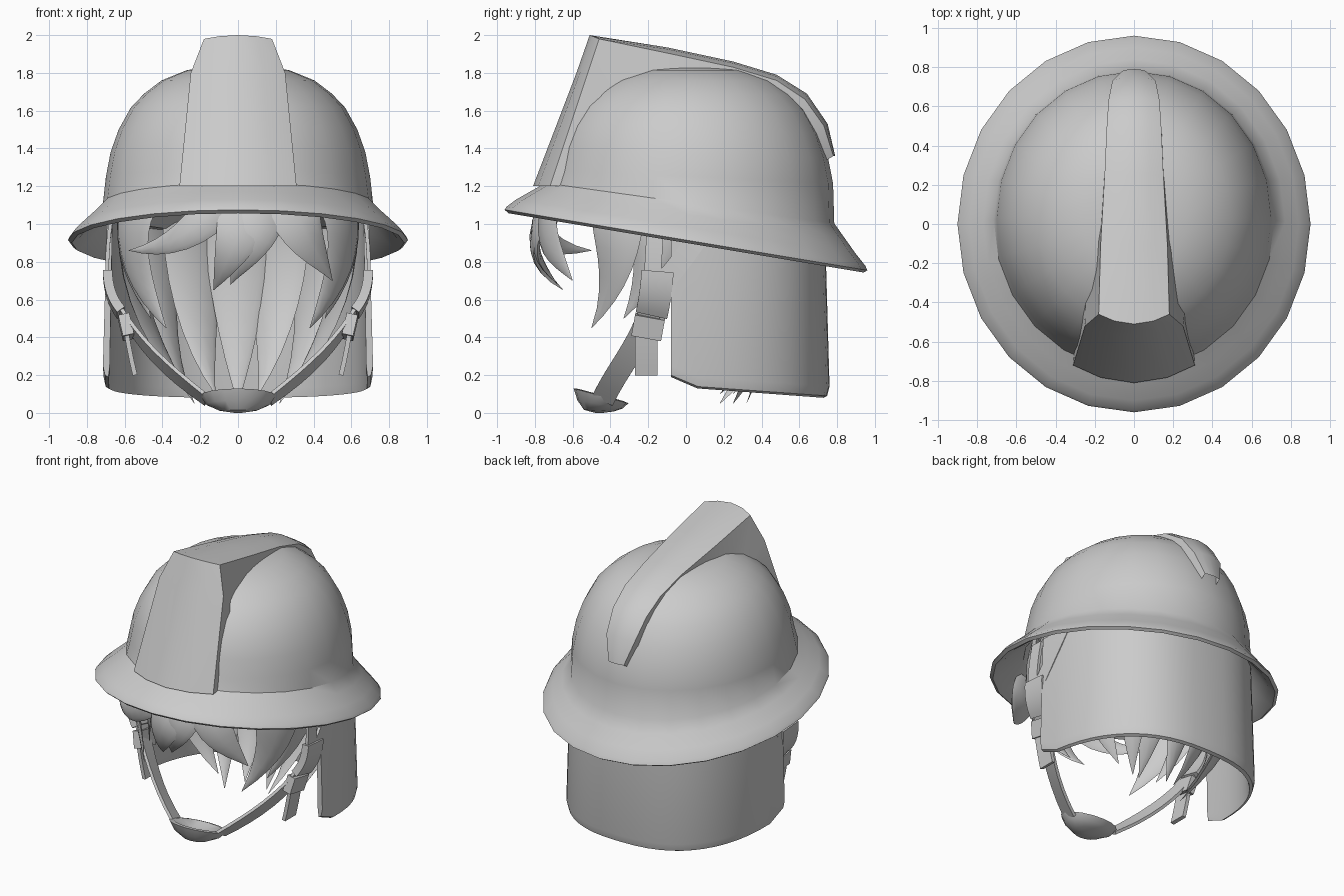
import bpy, bmesh, math
from mathutils import Vector

cube = bpy.data.objects.get("Cube")
if cube:
    bpy.data.objects.remove(cube, do_unlink=True)

grey = bpy.data.materials.new("plain_grey")
grey.use_nodes = True
grey.diffuse_color = (0.6, 0.6, 0.6, 1)
grey.node_tree.nodes["Principled BSDF"].inputs["Base Color"].default_value = (0.6, 0.6, 0.6, 1)


def loft(name, sections, closed=True, caps=True, angle=35):
    """Skin a surface over a row of sections with equal point counts."""
    bm = bmesh.new()
    rows = [[bm.verts.new(p) for p in section] for section in sections]
    count = len(rows[0])
    for a, b in zip(rows, rows[1:]):
        for i in range(count if closed else count - 1):
            j = (i + 1) % count
            bm.faces.new((a[i], a[j], b[j], b[i]))
    if caps:
        bm.faces.new(rows[0])
        bm.faces.new(rows[-1])
    bmesh.ops.recalc_face_normals(bm, faces=bm.faces)
    mesh = bpy.data.meshes.new(name)
    bm.to_mesh(mesh)
    bm.free()
    mesh.materials.append(grey)
    obj = bpy.data.objects.new(name, mesh)
    bpy.context.collection.objects.link(obj)
    bpy.ops.object.select_all(action='DESELECT')
    obj.select_set(True)
    bpy.context.view_layer.objects.active = obj
    bpy.ops.object.shade_smooth_by_angle(angle=math.radians(angle))
    return obj


def ring(rx, ry, z, slope, cy, sides=24):
    """Elliptical ring whose plane drops towards the back."""
    points = []
    for i in range(sides):
        a = math.tau * i / sides
        y = ry * math.sin(a)
        points.append((rx * math.cos(a), y + cy, z - slope * y))
    return points


def bezier(points, t):
    points = [Vector(p) for p in points]
    while len(points) > 1:
        points = [a.lerp(b, t) for a, b in zip(points, points[1:])]
    return points[0]


def sweep(name, path, width, thick, sides=4, steps=8, taper=False, outward=None):
    """Band or pointed lock along a bezier path, its flat side facing outward."""
    sections = []
    for k in range(steps + 1):
        t = k / steps
        centre = bezier(path, t)
        tangent = (bezier(path, t + 0.01) - bezier(path, t - 0.01)).normalized()
        out = Vector(outward) if outward else Vector((centre.x, centre.y, 0))
        out = (out - tangent * out.dot(tangent)).normalized()
        side = tangent.cross(out)
        size = max(1 - t ** 1.6, 0.01) if taper else 1
        section = []
        for i in range(sides):
            a = math.tau * (i + (0 if taper else 0.5)) / sides
            grow = 1 if taper else math.sqrt(2)
            section.append(centre + side * (math.cos(a) * width / 2 * size * grow)
                           + out * (math.sin(a) * thick / 2 * size * grow))
        sections.append(section)
    return loft(name, sections)


def flip(path, s):
    return [(x * s, y, z) for x, y, z in path]


# helmet shell: dome, flared brim, rolled lip, then the inside surface
dome = [(0.02, 1.835), (0.2, 1.83), (0.38, 1.815), (0.57, 1.76), (0.7, 1.69),
        (0.8, 1.615), (0.89, 1.5), (0.95, 1.38), (0.985, 1.25)]
shell = [ring(0.71 * f, 0.76 * f, z, 0.05 * f ** 4, 0.03) for f, z in dome]
shell += [ring(0.715, 0.765, 1.11, 0.14, 0.02),
          ring(0.77, 0.83, 1.05, 0.15, 0.01),
          ring(0.84, 0.90, 0.985, 0.16, 0),
          ring(0.89, 0.95, 0.935, 0.165, 0),
          ring(0.90, 0.96, 0.915, 0.167, 0),
          ring(0.88, 0.94, 0.90, 0.167, 0),
          ring(0.84, 0.90, 0.925, 0.165, 0),
          ring(0.70, 0.75, 1.06, 0.14, 0.02)]
shell += [ring(0.68 * f, 0.73 * f, z - 0.04, 0.05 * f ** 4, 0.03) for f, z in reversed(dome)]
loft("helmet_shell", shell)

# crest: each row is half width, y, z, forward bulge, upward bulge, then its foot inside the dome
crest_rows = [
    (0.31, -0.72, 1.2, 0.09, 0, (0.29, -0.45, 1.2)),
    (0.25, -0.52, 1.8, 0.06, 0, (0.27, -0.35, 1.45)),
    (0.18, -0.46, 1.98, 0.05, 0.02, (0.24, -0.25, 1.6)),
    (0.17, -0.1, 1.905, 0, 0.03, (0.2, -0.05, 1.65)),
    (0.15, 0.25, 1.83, 0, 0.03, (0.16, 0.2, 1.65)),
    (0.14, 0.48, 1.76, 0, 0.03, (0.14, 0.42, 1.55)),
    (0.13, 0.63, 1.66, -0.01, 0.03, (0.13, 0.52, 1.45)),
    (0.11, 0.73, 1.52, -0.02, 0.01, (0.11, 0.58, 1.35)),
    (0.06, 0.78, 1.36, -0.01, 0, (0.06, 0.6, 1.25))]
columns = [[row[5] for row in crest_rows]]
for f in (1, 0.55, 0, -0.55, -1):
    bulge = 1 - f * f
    columns.append([(w * f, y - by * bulge, z + bz * bulge)
                    for w, y, z, by, bz, foot in crest_rows])
columns.append(flip(columns[0], -1))
loft("crest", columns, closed=False, caps=False, angle=30)

# neck curtain: curved sheet around the back with a rounded lower edge
curtain = []
steps = 28
for k in range(steps + 1):
    a = math.pi * k / steps
    c, s = math.cos(a), math.sin(a)
    x = math.copysign(abs(c) ** 0.8, c)
    y = max(s, 0) ** 0.8
    low = 0.14 - 0.06 * y + (0.05 if k in (0, steps) else 0)

    def at(scale, z):
        return (0.715 * x * scale, -0.08 + 0.84 * y * scale, z)
    curtain.append([at(0.97, 1.02), at(1, low + 0.06), at(0.985, low + 0.01),
                    at(0.96, low), at(0.95, low + 0.05), at(0.93, 1.02)])
loft("neck_curtain", curtain)

# chin cup
loft("chin_cup", [ring(0.02, 0.02, 0, 0, -0.46, 16),
                  ring(0.1, 0.08, 0.012, 0.05, -0.46, 16),
                  ring(0.17, 0.12, 0.045, 0.18, -0.455, 16),
                  ring(0.2, 0.145, 0.09, 0.27, -0.45, 16),
                  ring(0.17, 0.12, 0.095, 0.27, -0.45, 16),
                  ring(0.08, 0.06, 0.06, 0.15, -0.45, 16),
                  ring(0.02, 0.02, 0.05, 0, -0.45, 16)])

# straps and buckles on both sides
fittings = [
    ("front_strap", [(0.67, -0.16, 1.03), (0.7, -0.17, 0.85), (0.69, -0.18, 0.68)], 0.09, 0.02),
    ("rear_strap", [(0.67, 0.12, 1.03), (0.7, 0.03, 0.86), (0.69, -0.13, 0.68)], 0.11, 0.02),
    ("buckle", [(0.69, -0.15, 0.75), (0.69, -0.16, 0.62), (0.62, -0.18, 0.53)], 0.17, 0.05),
    ("slider", [(0.605, -0.19, 0.51), (0.58, -0.21, 0.4)], 0.16, 0.06),
    ("strap_end", [(0.59, -0.21, 0.42), (0.57, -0.21, 0.3), (0.545, -0.21, 0.2)], 0.12, 0.025),
    ("chin_strap", [(0.64, -0.18, 0.57), (0.52, -0.24, 0.36), (0.4, -0.36, 0.24),
                    (0.17, -0.44, 0.07)], 0.12, 0.02)]
for side, s in (("left", 1), ("right", -1)):
    for part, path, width, thick in fittings:
        sweep(side + "_" + part, flip(path, s), width, thick, outward=(s, 0, 0))

# hair cap inside the helmet
loft("hair_cap", [ring(0.05, 0.05, 1.6, 0, 0), ring(0.4, 0.42, 1.5, 0, 0),
                  ring(0.58, 0.62, 1.25, 0.05, 0), ring(0.61, 0.68, 1.02, 0.1, 0),
                  ring(0.55, 0.62, 1.02, 0.1, 0), ring(0.05, 0.05, 1.45, 0, 0)])

# fringe locks
fringe = [
    ([(0.05, -0.72, 1.12), (0.02, -0.85, 0.95), (-0.06, -0.84, 0.8), (-0.13, -0.65, 0.65)], 0.3),
    ([(0.14, -0.72, 1.12), (0.12, -0.85, 0.92), (0.02, -0.8, 0.82), (-0.04, -0.68, 0.68)], 0.26),
    ([(-0.08, -0.74, 1.14), (-0.2, -0.83, 0.96), (-0.38, -0.74, 0.86), (-0.58, -0.5, 0.86)], 0.22),
    ([(0.28, -0.7, 1.12), (0.32, -0.78, 0.95), (0.42, -0.7, 0.85), (0.5, -0.6, 0.7)], 0.3)]
for path, width in fringe:
    sweep("fringe_lock", path, width, 0.06, sides=8, taper=True)

# side locks
side_locks = [
    ([(0.53, -0.36, 1.1), (0.6, -0.36, 0.9), (0.52, -0.36, 0.68), (0.38, -0.5, 0.45)], 0.34),
    ([(0.58, -0.15, 1.1), (0.63, -0.15, 0.88), (0.55, -0.2, 0.7), (0.46, -0.33, 0.5)], 0.28),
    ([(0.56, 0.15, 1.1), (0.62, 0.18, 0.8), (0.5, 0.2, 0.4), (0.28, 0.18, 0.14)], 0.4)]
for s in (1, -1):
    for path, width in side_locks:
        sweep("side_lock", flip(path, s), width, 0.07, sides=8, taper=True)

# back locks, gathering towards the nape
for i, x in enumerate((-0.42, -0.22, 0, 0.2, 0.4)):
    tip = (x * 0.55, 0.18 + 0.07 * (i % 3), 0.05 + 0.05 * (i % 2))
    path = [(x, 0.5, 1.1), (x * 1.15, 0.58, 0.75), (x, 0.45, 0.35), tip]
    sweep("back_lock", path, 0.38, 0.08, sides=8, taper=True)
